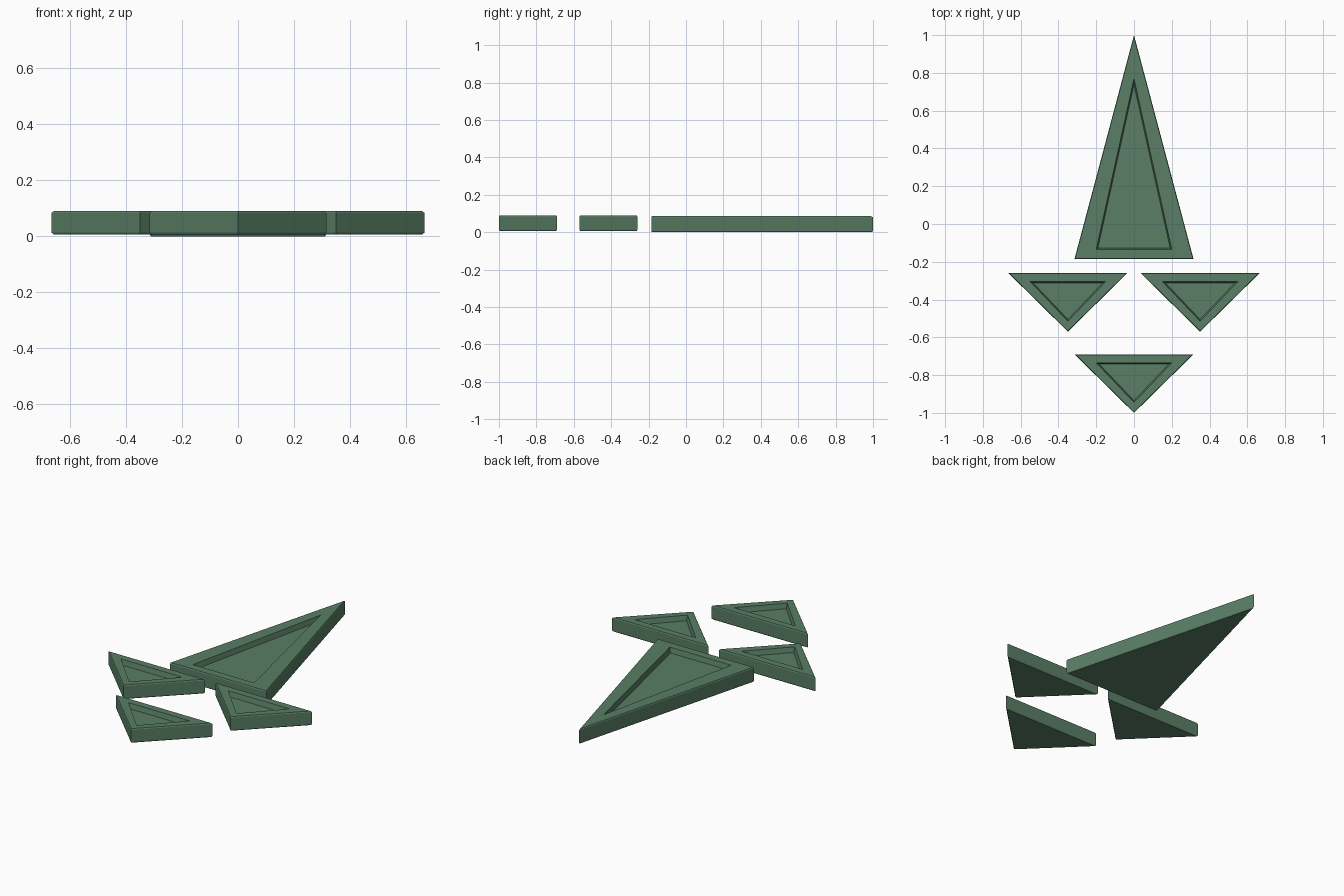
import bpy
import bmesh
from mathutils import Vector

if "Cube" in bpy.data.objects:
    bpy.data.objects.remove(bpy.data.objects["Cube"])

green = bpy.data.materials.new("dull_green")
green.diffuse_color = (0.1, 0.21, 0.13, 1)
green.use_nodes = True
green.node_tree.nodes["Principled BSDF"].inputs["Base Color"].default_value = green.diffuse_color


def inset(tri, d):
    """Triangle moved inward by d, scaled about its incentre."""
    p = [Vector(v) for v in tri]
    a, b, c = [(p[(i + 1) % 3] - p[(i + 2) % 3]).length for i in range(3)]
    per = a + b + c
    centre = (p[0] * a + p[1] * b + p[2] * c) / per
    area = abs((p[1] - p[0]).cross(p[2] - p[0])) / 2
    k = 1 - d / (2 * area / per)
    return [centre + (v - centre) * k for v in p]


def plate(name, outer, recess, z0, z1, location, depth=0.03, bev=0.006):
    """Triangular plate with softened edges and a recessed top panel."""
    rings = [(inset(outer, bev * 0.5), z0), (outer, z0 + bev),
             (outer, z1 - bev), (inset(outer, bev * 0.5), z1),
             (recess, z1), (inset(recess, 0.007), z1 - depth)]
    bm = bmesh.new()
    loops = [[bm.verts.new((p[0], p[1], z)) for p in tri] for tri, z in rings]
    for lo, hi in zip(loops, loops[1:]):
        for i in range(3):
            j = (i + 1) % 3
            bm.faces.new((lo[i], lo[j], hi[j], hi[i]))
    bm.faces.new(loops[0])
    bm.faces.new(loops[-1])
    bmesh.ops.recalc_face_normals(bm, faces=bm.faces)
    me = bpy.data.meshes.new(name)
    bm.to_mesh(me)
    bm.free()
    me.materials.append(green)
    ob = bpy.data.objects.new(name, me)
    ob.location = (*location, 0)
    bpy.context.collection.objects.link(ob)


# Long pointed plate
plate("long_plate", [(-0.315, -0.185), (0.315, -0.185), (0, 1.0)],
      [(-0.2, -0.135), (0.2, -0.135), (0, 0.77)], 0.0, 0.086, (0, 0))

# Three small plates, pointing to the front
small = [(-0.315, 0), (0, -0.31), (0.315, 0)]
small_recess = [(-0.2, -0.045), (0, -0.255), (0.2, -0.045)]
for name, x, y in (("left_plate", -0.35, -0.26),
                   ("right_plate", 0.35, -0.26),
                   ("front_plate", 0, -0.69)):
    plate(name, small, small_recess, 0.007, 0.09, (x, y))
